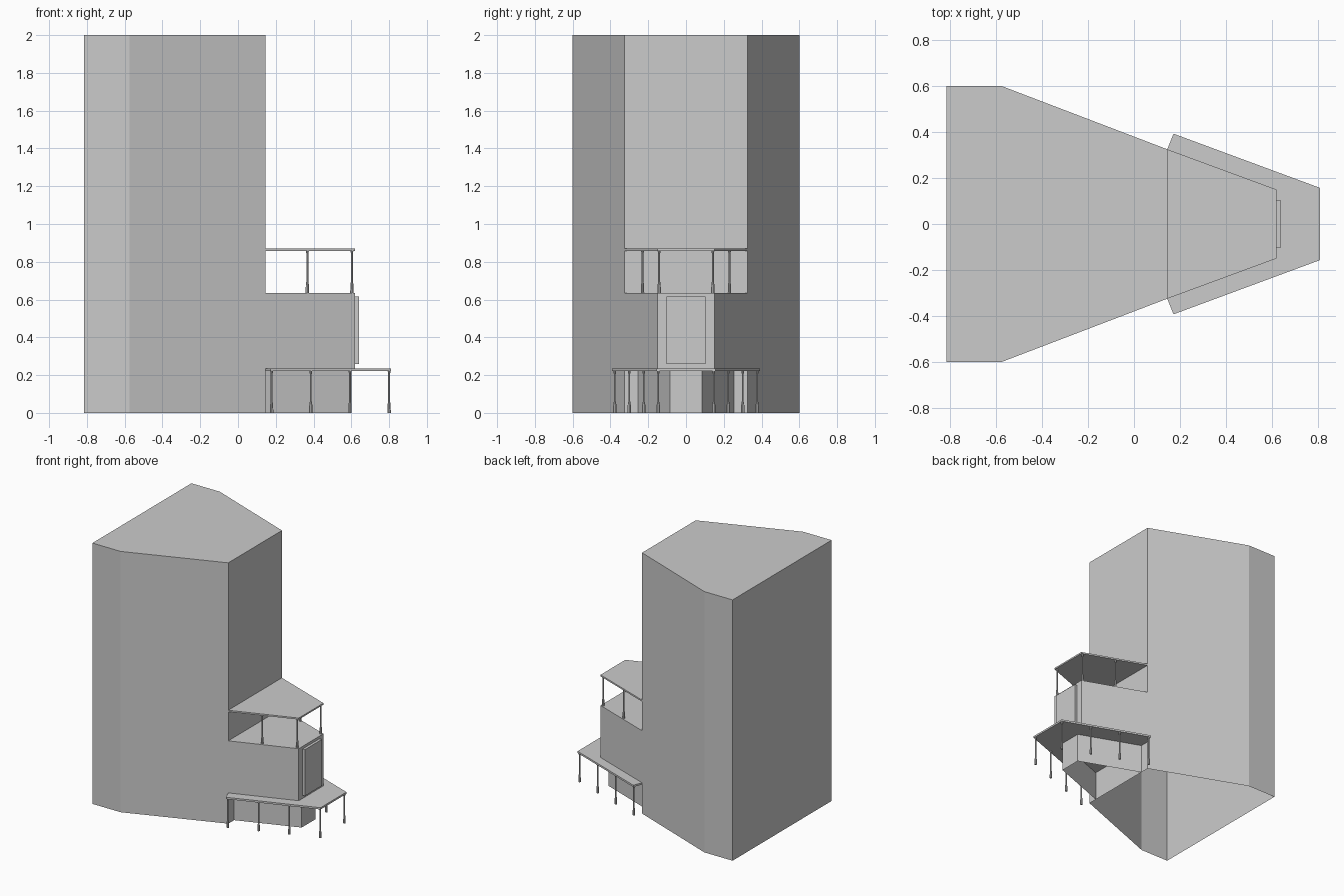
import bpy
import bmesh
from mathutils import Vector

cube = bpy.data.objects.get("Cube")
if cube:
    bpy.data.objects.remove(cube, do_unlink=True)

# One plain grey for the whole building
grey = bpy.data.materials.new("plain grey")
grey.use_nodes = True
color = (0.6, 0.6, 0.6, 1)
grey.diffuse_color = color
grey.node_tree.nodes["Principled BSDF"].inputs["Base Color"].default_value = color


def add_object(name, bm):
    bmesh.ops.recalc_face_normals(bm, faces=bm.faces)
    mesh = bpy.data.meshes.new(name)
    bm.to_mesh(mesh)
    bm.free()
    mesh.materials.append(grey)
    obj = bpy.data.objects.new(name, mesh)
    bpy.context.collection.objects.link(obj)
    return obj


def prism(name, half_outline, z0, z1, open_bottom=False):
    """Extrude a plan given by its +y half, mirrored across y = 0."""
    plan = half_outline + [(x, -y) for x, y in reversed(half_outline)]
    bm = bmesh.new()
    base = bm.faces.new([bm.verts.new((x, y, z0)) for x, y in plan])
    top = bmesh.ops.extrude_face_region(bm, geom=[base], use_keep_orig=True)["geom"]
    moved = [v for v in top if isinstance(v, bmesh.types.BMVert)]
    bmesh.ops.translate(bm, verts=moved, vec=(0, 0, z1 - z0))
    obj = add_object(name, bm)
    if open_bottom:
        bm = bmesh.new()
        bm.from_mesh(obj.data)
        floor = [f for f in bm.faces if all(abs(v.co.z - z0) < 1e-4 for v in f.verts)]
        bmesh.ops.delete(bm, geom=floor, context="FACES_ONLY")
        bm.to_mesh(obj.data)
        bm.free()
    return obj


def column(name, x, y, z0, z1):
    """Slender post with a thicker foot and a small flared head."""
    height = z1 - z0
    profile = [(0.009, 0), (0.008, 0.2), (0.005, 0.27), (0.005, 0.93), (0.008, 1)]
    bm = bmesh.new()
    verts = [bm.verts.new((r, 0, t * height)) for r, t in profile]
    edges = [bm.edges.new(pair) for pair in zip(verts, verts[1:])]
    bmesh.ops.spin(bm, geom=verts + edges, cent=(0, 0, 0), axis=(0, 0, 1),
                   angle=6.283185, steps=8, use_merge=True)
    bmesh.ops.remove_doubles(bm, verts=bm.verts, dist=0.0001)
    bmesh.ops.holes_fill(bm, edges=[e for e in bm.edges if e.is_boundary], sides=8)
    bmesh.ops.translate(bm, verts=bm.verts, vec=(x, y, z0))
    return add_object(name, bm)


def column_row(name, start, end, count, z0, z1):
    """Even row of columns on both sides of the building."""
    for i in range(count):
        spot = Vector(start).lerp(Vector(end), i / (count - 1))
        for side, label in ((1, "back"), (-1, "front")):
            column(f"{name}_{label}_{i + 1}", spot.x, side * spot.y, z0, z1)


wing = [(0.145, 0.325), (0.62, 0.15)]

# Main tower, hollow underneath
prism("tower", [(-0.815, 0.6), (-0.575, 0.6), (0.145, 0.325)], 0, 2, open_bottom=True)

# Ground floor, upper room and its raised end panel
prism("ground_floor", [(0.145, 0.255), (0.6, 0.085)], 0, 0.222, open_bottom=True)
prism("upper_room", wing, 0.236, 0.635)
prism("end_panel", [(0.62, 0.103), (0.64, 0.103)], 0.26, 0.615)

# Flat canopy around the ground floor and roof above the terrace
prism("canopy", [(0.145, 0.325), (0.172, 0.393), (0.81, 0.157)], 0.222, 0.236)
prism("terrace_roof", wing, 0.858, 0.87)

# Supporting columns
column_row("canopy_column", (0.178, 0.377), (0.8, 0.147), 4, 0, 0.222)
column_row("terrace_column", (0.367, 0.23), (0.603, 0.142), 2, 0.635, 0.858)
